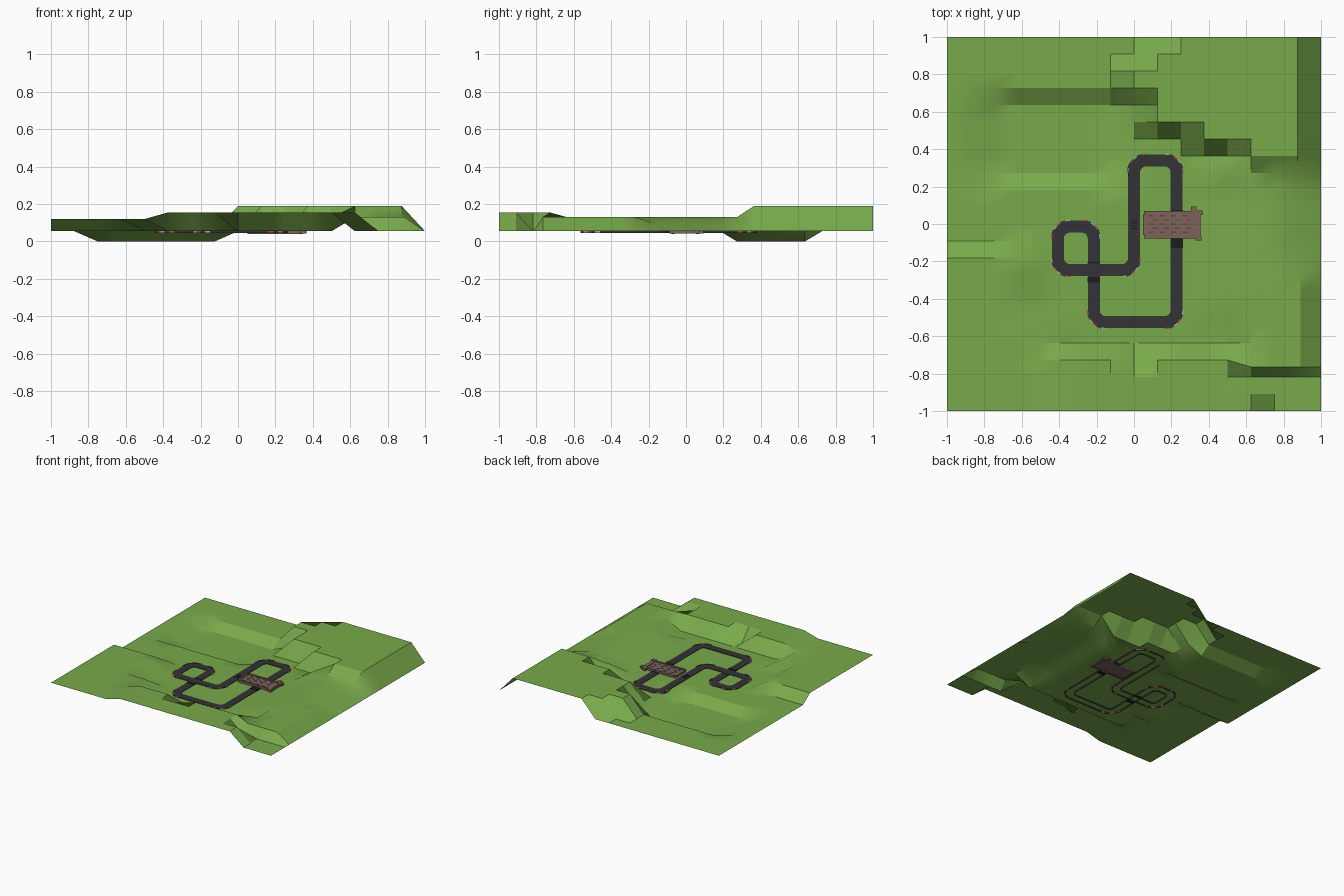
import bpy, bmesh, math
from mathutils import Vector

if "Cube" in bpy.data.objects:
    bpy.data.objects.remove(bpy.data.objects["Cube"])

GROUND = 0.055


def material(name, rgb):
    m = bpy.data.materials.new(name)
    m.diffuse_color = (*rgb, 1)
    m.use_nodes = True
    m.node_tree.nodes["Principled BSDF"].inputs["Base Color"].default_value = m.diffuse_color
    return m


GRASS = material("grass green", (0.19, 0.40, 0.07))
TARMAC = material("dark tarmac", (0.034, 0.032, 0.036))
BLACK = material("joint black", (0.012, 0.012, 0.013))
RED = material("kerb red", (0.45, 0.07, 0.06))
PALE = material("kerb grey", (0.40, 0.38, 0.37))
BROWN = material("plank brown", (0.20, 0.125, 0.105))
DARKBROWN = material("dark plank brown", (0.11, 0.065, 0.055))


def make(name, bm, mats):
    me = bpy.data.meshes.new(name)
    bm.normal_update()
    bm.to_mesh(me)
    bm.free()
    ob = bpy.data.objects.new(name, me)
    bpy.context.collection.objects.link(ob)
    for m in mats:
        me.materials.append(m)
    return ob


def add_box(bm, x0, x1, y0, y1, z0, z1, mat=0):
    vs = bmesh.ops.create_cube(bm, size=1)["verts"]
    for v in vs:
        v.co = ((x0 + x1) / 2 + v.co.x * (x1 - x0),
                (y0 + y1) / 2 + v.co.y * (y1 - y0),
                (z0 + z1) / 2 + v.co.z * (z1 - z0))
    for f in {f for v in vs for f in v.link_faces}:
        f.material_index = mat


# ---- terrain: 16 x 22 cell sheet, raised and sunk in blocks of grid points
NX, NY = 17, 23
height = [[GROUND] * NY for _ in range(NX)]


def level(i0, i1, j0, j1, z):
    for i in range(i0, i1 + 1):
        for j in range(j0, j1 + 1):
            height[i][j] = z


level(2, 7, 14, 18, 0.0)            # sunken hollow
level(0, 3, 0, 9, 0.12)             # left plateau
level(0, 4, 0, 5, 0.12)
level(5, 12, 0, 3, 0.155)           # front plateau with a notch
level(8, 8, 3, 3, GROUND)
level(13, 13, 0, 1, 0.155)
level(12, 12, 6, 13, 0.09)          # right hill
level(13, 15, 3, 14, 0.13)
level(12, 12, 14, 14, 0.13)
level(15, 15, 9, 13, 0.10)
for start, j0, j1 in ((10, 22, 22), (9, 21, 21), (8, 19, 20),
                      (9, 17, 18), (11, 16, 16), (13, 15, 15)):
    level(start, 15, j0, j1, 0.19)  # back plateau, stepped on its left

bm = bmesh.new()
grid = []
for i in range(NX):
    col = []
    for j in range(NY):
        x, y = -1 + i / 8, -1 + j / 11
        if i >= 13 and j == 3:
            y = -0.764
        if i == 15 and 3 <= j <= 8:
            x = 0.89
        if i == 12 and 6 <= j <= 13:
            x = 0.48
        if i == 12 and j == 13:
            y = 0.23
        col.append(bm.verts.new((x, y, height[i][j])))
    grid.append(col)
for i in range(NX - 1):
    for j in range(NY - 1):
        bm.faces.new((grid[i][j], grid[i + 1][j], grid[i + 1][j + 1], grid[i][j + 1]))
terrain = make("terrain", bm, [GRASS])
bpy.context.view_layer.objects.active = terrain
terrain.select_set(True)
bpy.ops.object.shade_smooth_by_angle(angle=math.radians(30))

# ---- road: closed course with rounded corners
corners = [Vector(p) for p in ((0.228, -0.525), (0.228, 0.34), (0, 0.34), (0, -0.247),
                               (-0.407, -0.247), (-0.407, -0.014), (-0.215, -0.014),
                               (-0.215, -0.525))]
R, STEPS = 0.065, 6
arcs = []
for k, c in enumerate(corners):
    a = (corners[k - 1] - c).normalized()
    b = (corners[(k + 1) % len(corners)] - c).normalized()
    o = c + (a + b) * R
    arc = []
    for s in range(STEPS + 1):
        t = s / STEPS * math.pi / 2
        n = -b * math.cos(t) - a * math.sin(t)   # points away from the arc centre
        arc.append((o + n * R, n))
    arcs.append(arc)
path = [p for arc in arcs for p, n in arc]

bm = bmesh.new()
rings = []
for k, p in enumerate(path):
    d = (path[(k + 1) % len(path)] - path[k - 1]).normalized()
    n = Vector((-d.y, d.x))
    profile = ((0.032, 0.045), (0.032, 0.059), (-0.032, 0.059), (-0.032, 0.045))
    rings.append([bm.verts.new((*(p + n * w), z)) for w, z in profile])
for k, r in enumerate(rings):
    q = rings[(k + 1) % len(rings)]
    for e in range(3):
        bm.faces.new((r[e], r[e + 1], q[e + 1], q[e]))
bmesh.ops.recalc_face_normals(bm, faces=bm.faces)
if sum(f.normal.z * f.calc_area() for f in bm.faces) < 0:
    bmesh.ops.reverse_faces(bm, faces=bm.faces)
make("road", bm, [TARMAC])

# ---- kerbs: short alternating blocks round the outside of each corner
bm = bmesh.new()
for arc in arcs:
    for s in range(STEPS):
        (p, n), (q, m) = arc[s], arc[s + 1]
        foot = [p + n * 0.031, p + n * 0.038, q + m * 0.038, q + m * 0.031]
        low = [bm.verts.new((*v, 0.046)) for v in foot]
        top = [bm.verts.new((*v, 0.061)) for v in foot]
        faces = [bm.faces.new(top), bm.faces.new(low[::-1])]
        faces += [bm.faces.new((low[e], low[(e + 1) % 4], top[(e + 1) % 4], top[e]))
                  for e in range(4)]
        for f in faces:
            f.material_index = (0, 2, 1)[s % 3]
bmesh.ops.recalc_face_normals(bm, faces=bm.faces)
make("kerbs", bm, [RED, PALE, TARMAC])

# ---- ramps and start line lying on the road
bm = bmesh.new()
for x0, x1, y0, y1 in ((-0.248, -0.182, -0.312, -0.283), (-0.248, -0.182, -0.211, -0.203),
                       (0.195, 0.261, -0.128, -0.08), (0.195, 0.261, 0.06, 0.075)):
    add_box(bm, x0, x1, y0, y1, 0.045, 0.061)
for s in range(4):
    add_box(bm, -0.018, 0.018, -0.026 + s * 0.015, -0.02 + s * 0.015, 0.058, 0.0605)
make("ramps_and_start_line", bm, [BLACK])

# ---- plank bridge crossing over the right-hand straight
bm = bmesh.new()
add_box(bm, 0.06, 0.355, -0.07, 0.062, 0.044, 0.068)
for y in (-0.07, 0.062):                          # side beams
    add_box(bm, 0.053, 0.345, y - 0.008, y + 0.008, 0.04, 0.073)
for x0, x1 in ((0.048, 0.062), (0.32, 0.345)):    # end posts
    add_box(bm, x0, x1, -0.06, 0.05, 0.042, 0.072)
for x, y in ((0.345, -0.075), (0.32, 0.08), (0.35, 0.06)):
    add_box(bm, x - 0.015, x + 0.015, y - 0.013, y + 0.013, 0.044, 0.074)
for r in range(5):                                # worn plank gaps
    for c in range(4):
        x = 0.08 + c * 0.06 + (r % 2) * 0.02
        add_box(bm, x, x + 0.025, -0.048 + r * 0.022, -0.041 + r * 0.022, 0.067, 0.0695, 1)
make("plank_bridge", bm, [BROWN, DARKBROWN])
